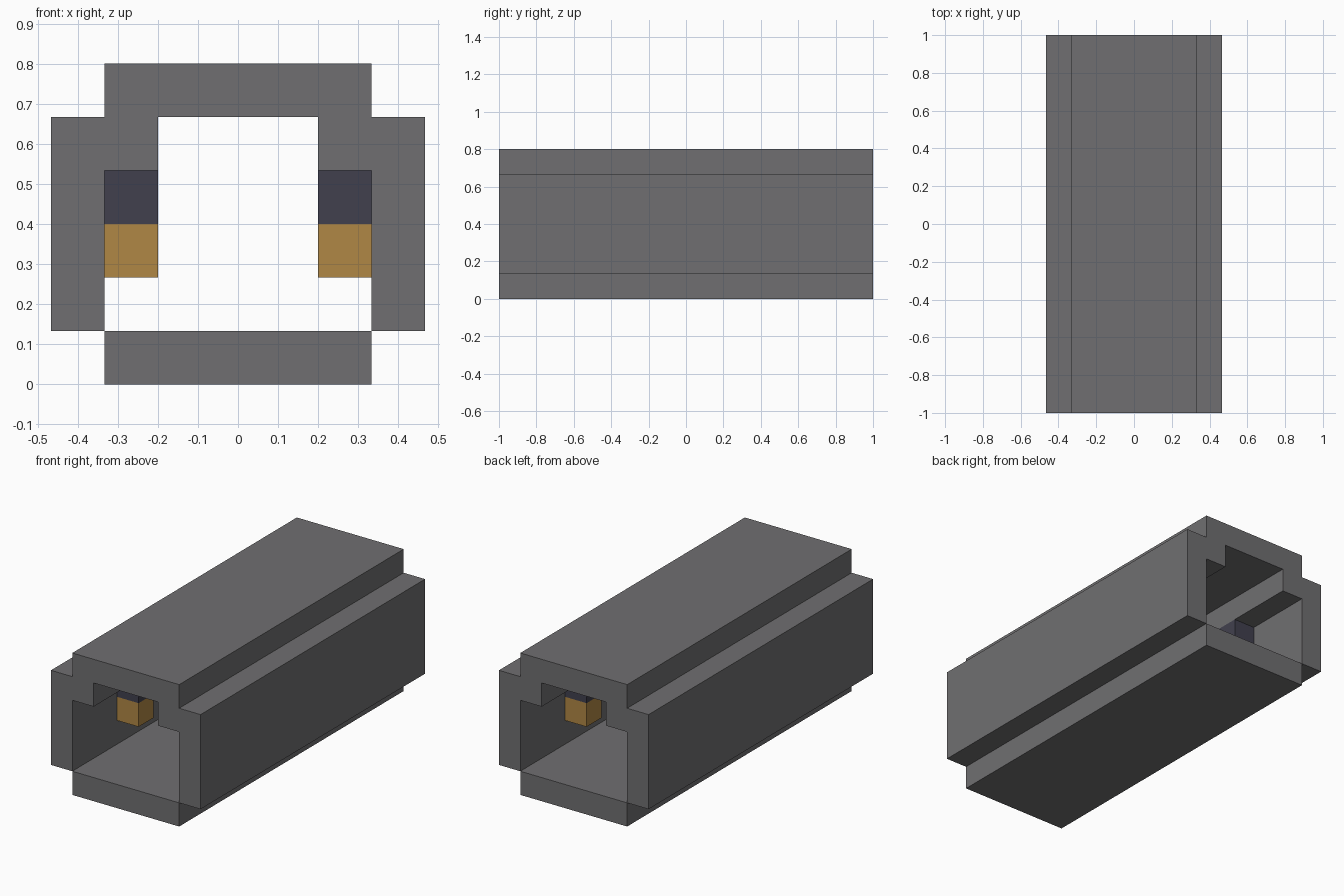
import bpy
import bmesh

cube = bpy.data.objects.get("Cube")
if cube:
    bpy.data.objects.remove(cube, do_unlink=True)

U = 2 / 15  # block size: the tunnel is 15 blocks long


def material(name, rgb):
    mat = bpy.data.materials.new(name)
    mat.use_nodes = True
    color = (*rgb, 1)
    mat.diffuse_color = color
    mat.node_tree.nodes["Principled BSDF"].inputs["Base Color"].default_value = color
    return mat


stone = material("grey stone", (0.162, 0.159, 0.165))
amber = material("amber lamp", (0.434, 0.242, 0.060))
iron = material("dark iron", (0.053, 0.051, 0.076))


def prism(name, profile, start, depth, mat):
    """Extrude an x-z profile, in blocks, along y."""
    bm = bmesh.new()
    face = bm.faces.new([bm.verts.new((x * U, start * U, z * U)) for x, z in profile])
    new = bmesh.ops.extrude_face_region(bm, geom=[face])["geom"]
    verts = [v for v in new if isinstance(v, bmesh.types.BMVert)]
    bmesh.ops.translate(bm, verts=verts, vec=(0, depth * U, 0))
    bmesh.ops.recalc_face_normals(bm, faces=bm.faces)
    mesh = bpy.data.meshes.new(name)
    bm.to_mesh(mesh)
    bm.free()
    mesh.materials.append(mat)
    obj = bpy.data.objects.new(name, mesh)
    bpy.context.collection.objects.link(obj)
    return obj


def box(name, x, z, width, start, depth, mat):
    profile = [(x, z), (x + width, z), (x + width, z + 1), (x, z + 1)]
    return prism(name, profile, start, depth, mat)


# Tunnel shell: walls, stepped corners and roof in one mirrored profile
half = [(2.5, 1), (3.5, 1), (3.5, 5), (2.5, 5), (2.5, 6)]
inner = [(1.5, 5), (1.5, 4), (2.5, 4)]
mirror = lambda pts: [(-x, z) for x, z in reversed(pts)]
prism("tunnel_walls_and_roof", half + mirror(half) + mirror(inner) + inner,
      -7.5, 15, stone)

# Floor slab
box("tunnel_floor", -2.5, 0, 5, -7.5, 15, stone)

# Evenly spaced lamps hanging from iron mounts under both roof corners
for side, x in (("right", -2.5), ("left", 1.5)):
    for place, y in (("front", -4.5), ("middle", -0.5), ("back", 3.5)):
        box(f"{side}_{place}_lamp_mount", x, 3, 1, y, 1, iron)
        box(f"{side}_{place}_lamp", x, 2, 1, y, 1, amber)
